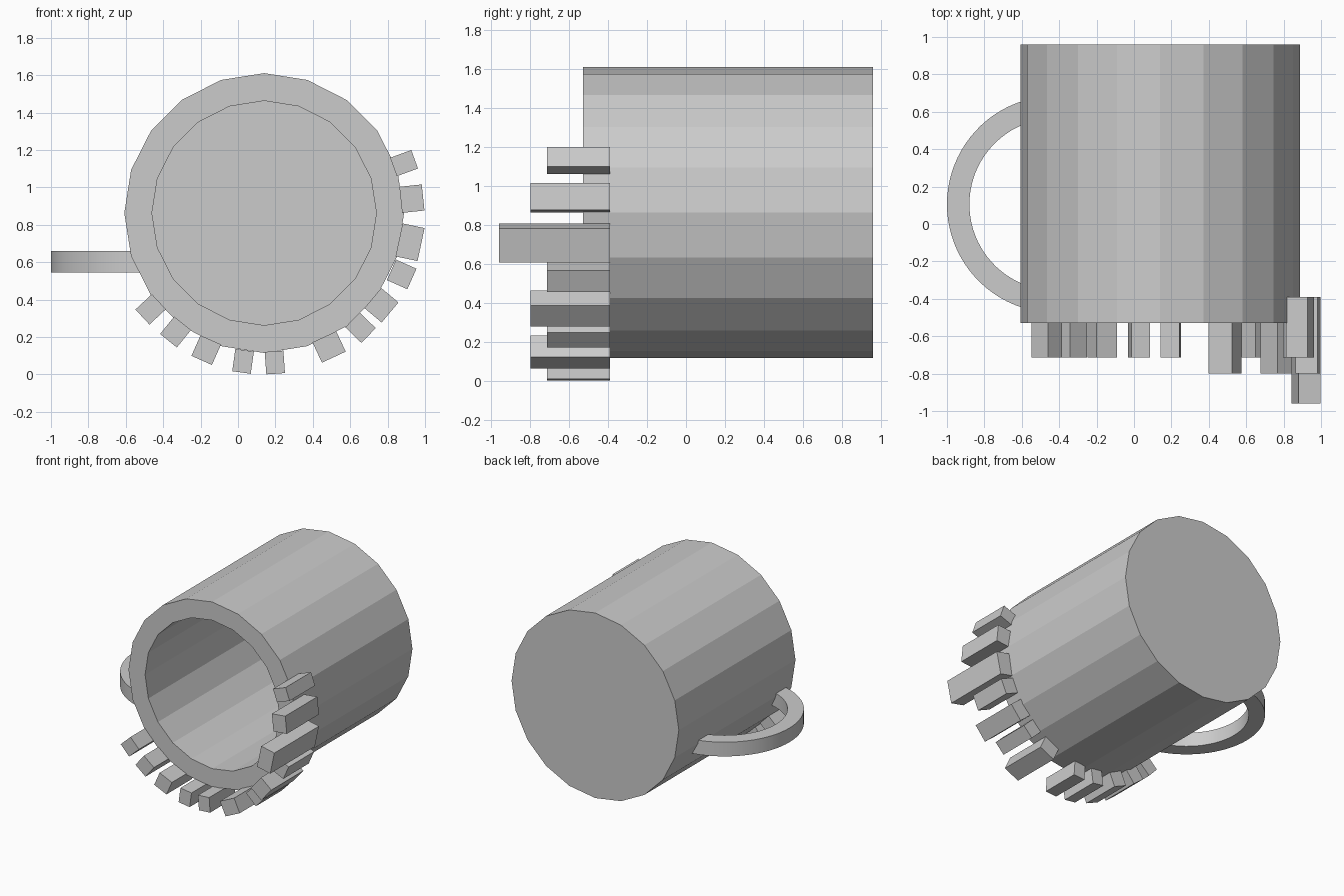
import bpy, bmesh
from math import sin, cos, pi, radians
from mathutils import Matrix

if "Cube" in bpy.data.objects:
    bpy.data.objects.remove(bpy.data.objects["Cube"], do_unlink=True)

grey = bpy.data.materials.new("plain grey")
grey.use_nodes = True
grey.diffuse_color = (0.6, 0.6, 0.6, 1)
grey.node_tree.nodes["Principled BSDF"].inputs["Base Color"].default_value = (0.6, 0.6, 0.6, 1)

CX, CZ = 0.14, 0.863          # mug axis, which runs along y
FRONT, BACK = -0.53, 0.96
SIDES = 20


def finish(name, bm):
    bmesh.ops.recalc_face_normals(bm, faces=bm.faces)
    mesh = bpy.data.meshes.new(name)
    bm.to_mesh(mesh)
    bm.free()
    mesh.materials.append(grey)
    obj = bpy.data.objects.new(name, mesh)
    bpy.context.collection.objects.link(obj)
    return obj


def bridge(bm, a, b, closed=True):
    n = len(a)
    for i in range(n if closed else n - 1):
        j = (i + 1) % n
        bm.faces.new((a[i], a[j], b[j], b[i]))


# Mug body: outer wall, flat rim, inner wall and floor
bm = bmesh.new()
profile = [(0.748, BACK), (0.748, FRONT), (0.6, FRONT), (0.6, BACK - 0.15)]
rings = [[bm.verts.new((CX + r * cos(2 * pi * i / SIDES), y, CZ + r * sin(2 * pi * i / SIDES)))
          for i in range(SIDES)] for r, y in profile]
for a, b in zip(rings, rings[1:]):
    bridge(bm, a, b)
bm.faces.new(rings[0])
bm.faces.new(rings[-1])
finish("mug_body", bm)

# Handle: flat band bent in an arc, its ends buried in the wall
bm = bmesh.new()
STEPS = 40
corners = [(0.58, 0.545), (0.58, 0.66), (0.46, 0.66), (0.46, 0.545)]
sections = []
for i in range(STEPS + 1):
    t = radians(95 + 170 * i / STEPS)
    sections.append([bm.verts.new((-0.42 + r * cos(t), 0.105 + r * sin(t), z)) for r, z in corners])
for a, b in zip(sections, sections[1:]):
    bridge(bm, a, b)
bm.faces.new(sections[0])
bm.faces.new(sections[-1])
handle = finish("handle", bm)
bpy.context.view_layer.objects.active = handle
handle.select_set(True)
bpy.ops.object.shade_smooth_by_angle(angle=radians(30))
handle.select_set(False)

# Rim blocks: x, z, tilt in degrees, width along the rim, front end
SHORT, MID, LONG = -0.715, -0.8, -0.96
blocks = [
    (0.888, 1.13, 20, 0.105, SHORT), (0.93, 0.94, 6, 0.14, MID),
    (0.92, 0.707, -12, 0.18, LONG), (0.875, 0.535, -24, 0.12, SHORT),
    (0.767, 0.37, -40, 0.14, MID), (0.655, 0.25, -44, 0.11, SHORT),
    (0.487, 0.147, -65, 0.14, MID), (0.197, 0.064, -86, 0.10, SHORT),
    (0.027, 0.07, -98, 0.10, SHORT), (-0.17, 0.13, -114, 0.12, SHORT),
    (-0.334, 0.227, -129, 0.115, SHORT), (-0.467, 0.348, -137, 0.11, SHORT),
]
for n, (x, z, tilt, width, front) in enumerate(blocks, 1):
    back = -0.39
    bm = bmesh.new()
    place = (Matrix.Translation((x, (front + back) / 2, z))
             @ Matrix.Rotation(radians(-tilt), 4, 'Y')
             @ Matrix.Diagonal((0.12, back - front, width, 1)))
    bmesh.ops.create_cube(bm, size=1, matrix=place)
    finish(f"rim_block_{n}", bm)
